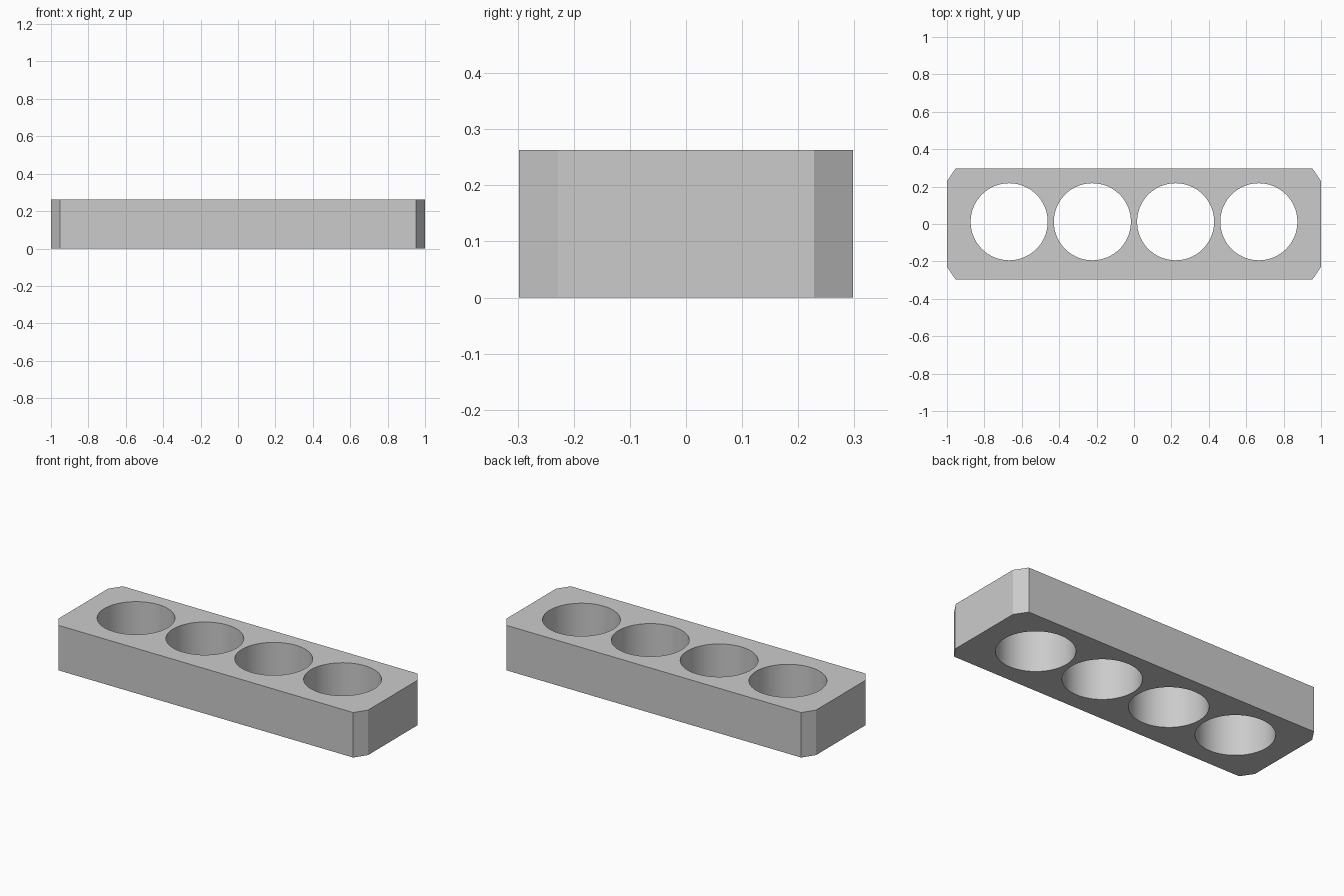
import bpy
import bmesh
import math

cube = bpy.data.objects.get("Cube")
if cube:
    bpy.data.objects.remove(cube, do_unlink=True)

HEIGHT = 0.263
HALF_X, HALF_Y = 1.0, 0.298
CUT_X, CUT_Y = 0.047, 0.07
HOLE_RADIUS, HOLE_Y, HOLE_SPACING = 0.206, 0.012, 0.445

grey = bpy.data.materials.new("plain grey")
grey.use_nodes = True
colour = (0.6, 0.6, 0.6, 1)
grey.diffuse_color = colour
grey.node_tree.nodes["Principled BSDF"].inputs["Base Color"].default_value = colour


def prism(name, outline, bottom, top):
    """Extrude a closed outline upward into a solid."""
    bm = bmesh.new()
    base = bm.faces.new([bm.verts.new((x, y, bottom)) for x, y in outline])
    result = bmesh.ops.extrude_face_region(bm, geom=[base])
    moved = [v for v in result["geom"] if isinstance(v, bmesh.types.BMVert)]
    bmesh.ops.translate(bm, verts=moved, vec=(0, 0, top - bottom))
    bmesh.ops.recalc_face_normals(bm, faces=bm.faces)
    mesh = bpy.data.meshes.new(name)
    bm.to_mesh(mesh)
    bm.free()
    mesh.materials.append(grey)
    obj = bpy.data.objects.new(name, mesh)
    bpy.context.collection.objects.link(obj)
    return obj


# Long block with clipped vertical corners
outline = []
for sx, sy in ((1, 1), (-1, 1), (-1, -1), (1, -1)):
    corner = [(sx * HALF_X, sy * (HALF_Y - CUT_Y)), (sx * (HALF_X - CUT_X), sy * HALF_Y)]
    outline += corner if sx * sy > 0 else corner[::-1]
block = prism("holder_block", outline, 0, HEIGHT)
bpy.context.view_layer.objects.active = block

# Row of four round through-holes
SIDES = 96
for i in range(4):
    cx = (i - 1.5) * HOLE_SPACING
    ring = [(cx + HOLE_RADIUS * math.cos(math.tau * k / SIDES),
             HOLE_Y + HOLE_RADIUS * math.sin(math.tau * k / SIDES)) for k in range(SIDES)]
    cutter = prism("hole_cutter", ring, -0.1, HEIGHT + 0.1)
    cutter.hide_render = True
    cut = block.modifiers.new("hole", "BOOLEAN")
    cut.operation = "DIFFERENCE"
    cut.solver = "EXACT"
    cut.object = cutter
    bpy.ops.object.modifier_apply(modifier=cut.name)
    bpy.data.objects.remove(cutter, do_unlink=True)

# Smooth hole walls, crisp edges
bpy.ops.object.select_all(action="DESELECT")
block.select_set(True)
bpy.ops.object.shade_smooth_by_angle(angle=math.radians(30))
